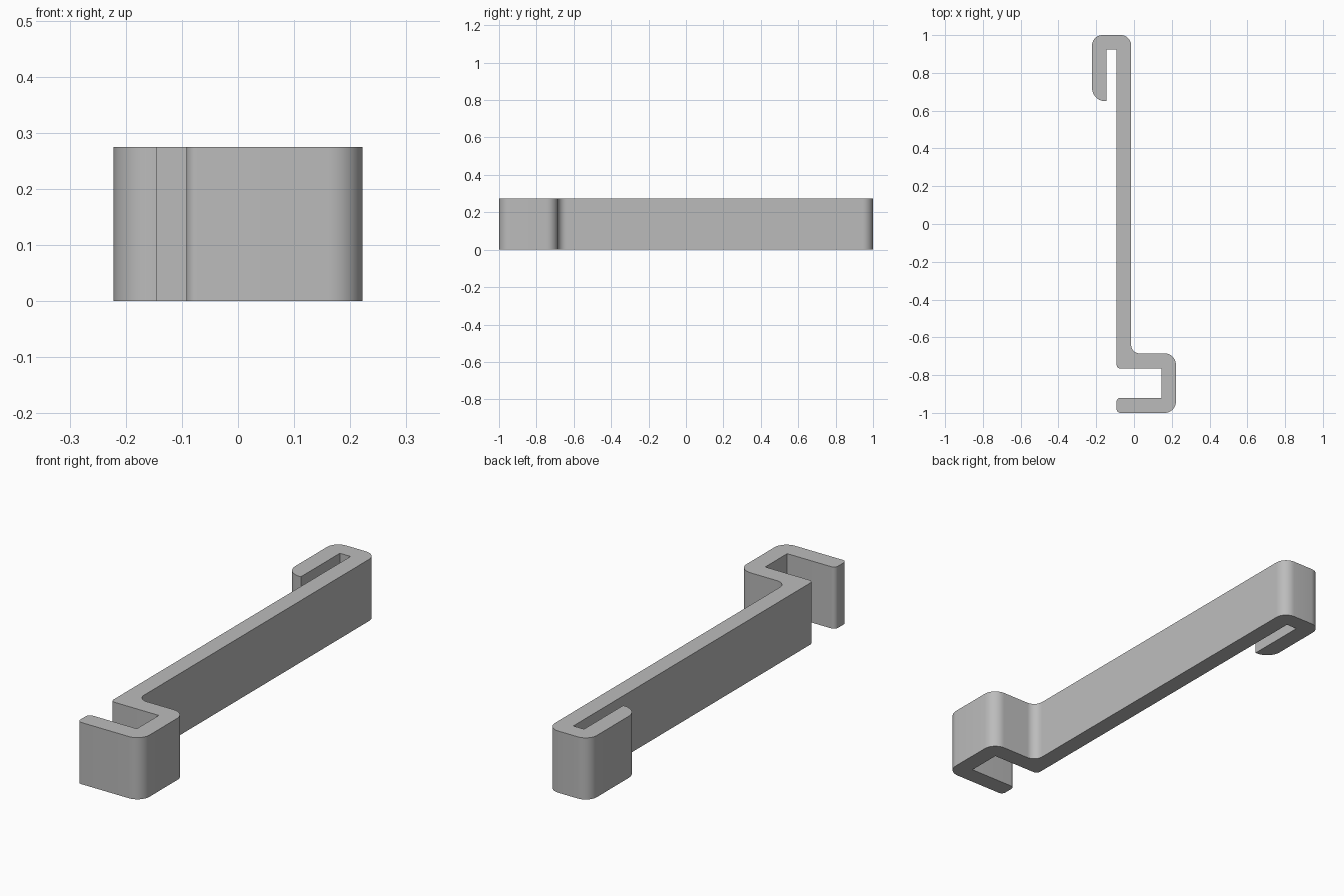
import bpy, bmesh, math
from mathutils import Vector

cube = bpy.data.objects.get("Cube")
if cube:
    bpy.data.objects.remove(cube, do_unlink=True)

HEIGHT = 0.275

# Outline of the bent strip: x, y, corner radius
CORNERS = [
    (-0.092, -1.0, 0.02), (0.222, -1.0, 0.06), (0.222, -0.685, 0.06),
    (-0.015, -0.685, 0.045), (-0.015, 1.0, 0.055), (-0.222, 1.0, 0.055),
    (-0.222, 0.65, 0.07), (-0.145, 0.65, 0), (-0.145, 0.925, 0),
    (-0.092, 0.925, 0), (-0.092, -0.765, 0.02), (0.145, -0.765, 0),
    (0.145, -0.92, 0), (-0.092, -0.92, 0.02),
]


def rounded_outline(corners, steps=10):
    """Replace each right-angled corner by a quarter arc."""
    points = []
    for i, (x, y, r) in enumerate(corners):
        p = Vector((x, y, 0))
        if r == 0:
            points.append(p)
            continue
        before = Vector((*corners[i - 1][:2], 0))
        after = Vector((*corners[(i + 1) % len(corners)][:2], 0))
        a = (before - p).normalized() * r
        b = (after - p).normalized() * r
        for k in range(steps + 1):
            t = math.pi / 2 * k / steps
            points.append(p + a * (1 - math.sin(t)) + b * (1 - math.cos(t)))
    return points


# Extrude the outline upwards
bm = bmesh.new()
base = bm.faces.new([bm.verts.new(p) for p in rounded_outline(CORNERS)])
top = bmesh.ops.extrude_face_region(bm, geom=[base], use_keep_orig=True)
bmesh.ops.translate(bm, vec=(0, 0, HEIGHT),
                    verts=[g for g in top["geom"] if isinstance(g, bmesh.types.BMVert)])
bmesh.ops.recalc_face_normals(bm, faces=bm.faces)
mesh = bpy.data.meshes.new("hook_bracket")
bm.to_mesh(mesh)
bm.free()
bracket = bpy.data.objects.new("hook_bracket", mesh)
bpy.context.collection.objects.link(bracket)

# Plain grey
grey = bpy.data.materials.new("grey")
grey.use_nodes = True
colour = (0.5, 0.5, 0.5, 1)
grey.diffuse_color = colour
grey.node_tree.nodes["Principled BSDF"].inputs["Base Color"].default_value = colour
mesh.materials.append(grey)

# Smooth bends, sharp rims
bpy.ops.object.select_all(action="DESELECT")
bracket.select_set(True)
bpy.context.view_layer.objects.active = bracket
bpy.ops.object.shade_smooth_by_angle(angle=math.radians(30))
